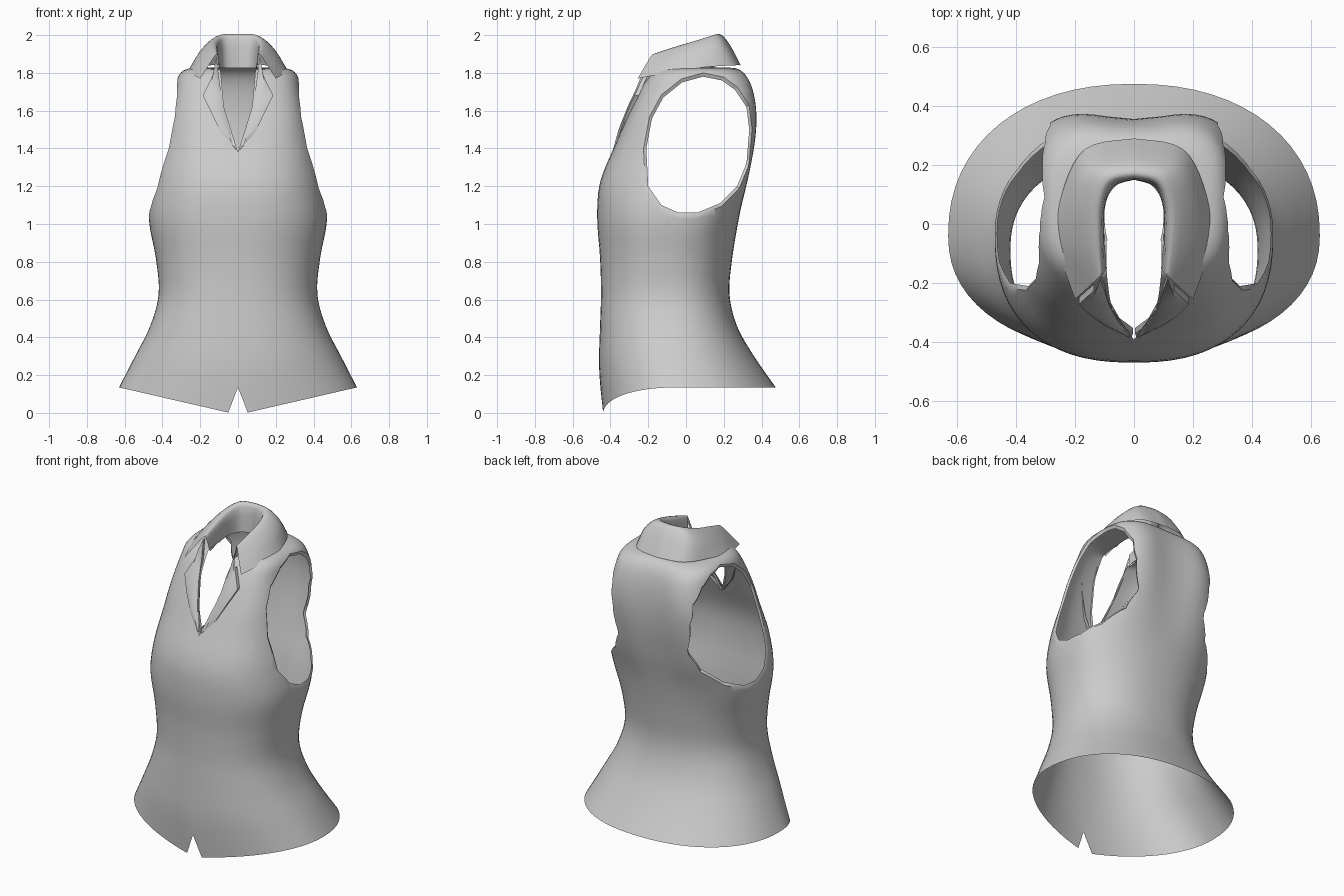
import bpy, bmesh, math
from mathutils import Vector

if "Cube" in bpy.data.objects:
    bpy.data.objects.remove(bpy.data.objects["Cube"])

cloth = bpy.data.materials.new("grey_cloth")
cloth.diffuse_color = (0.6, 0.6, 0.6, 1)
cloth.use_nodes = True
cloth.node_tree.nodes["Principled BSDF"].inputs["Base Color"].default_value = cloth.diffuse_color


def spline(rows, steps):
    """Smooth curve through rows of any width."""
    out = []
    for i in range(len(rows) - 1):
        p0, p1, p2, p3 = (rows[max(0, min(len(rows) - 1, i + k))] for k in (-1, 0, 1, 2))
        for s in range(steps):
            t = s / steps
            out.append([0.5 * (2 * b + (c - a) * t + (2 * a - 5 * b + 4 * c - d) * t * t
                               + (3 * b - a - 3 * c + d) * t ** 3)
                        for a, b, c, d in zip(p0, p1, p2, p3)])
    return out + [list(rows[-1])]


def skin(bm, rows, closed=False):
    """Quads between successive rows of points."""
    vs = [[bm.verts.new(p) for p in r] for r in rows]
    n = len(rows[0])
    for a, b in zip(vs, vs[1:]):
        for i in range(n if closed else n - 1):
            j = (i + 1) % n
            bm.faces.new((a[i], a[j], b[j], b[i]))


def finish(bm, name, angle=40):
    me = bpy.data.meshes.new(name)
    bm.to_mesh(me)
    bm.free()
    ob = bpy.data.objects.new(name, me)
    bpy.context.collection.objects.link(ob)
    me.materials.append(cloth)
    bpy.ops.object.select_all(action='DESELECT')
    ob.select_set(True)
    bpy.context.view_layer.objects.active = ob
    bpy.ops.object.shade_smooth_by_angle(angle=math.radians(angle))
    return ob


def carve(bm, pts, axis, zone):
    """Remove the faces of a zone lying inside a convex polygon seen along x (0) or y (1)."""
    def lift(p):
        return Vector((0, p[0], p[1])) if axis == 0 else Vector((p[0], 0, p[1]))
    mid = lift([sum(c) / len(pts) for c in zip(*pts)])
    along = Vector((1, 0, 0)) if axis == 0 else Vector((0, 1, 0))
    planes = []

    def inside():
        found = []
        for f in bm.faces:
            c = f.calc_center_median()
            if zone(c) and all((c - o).dot(n) > 0 for o, n in planes):
                found.append(f)
        return found
    for a, b in zip(pts, pts[1:] + pts[:1]):
        o = lift(a)
        n = (lift(b) - o).cross(along).normalized()
        if (mid - o).dot(n) < 0:
            n = -n
        fs = inside()
        geom = fs + list({e for f in fs for e in f.edges}) + list({v for f in fs for v in f.verts})
        bmesh.ops.bisect_plane(bm, geom=geom, dist=1e-5, plane_co=o, plane_no=n)
        planes.append((o, n))
    bmesh.ops.delete(bm, geom=inside(), context='FACES')


# Body rings: height, half width, front y, back y, widest y, squareness, front drop, back dip
rings = [
    (0.135, 0.63, -0.44, 0.475, -0.04, 2.2, 0.145, 0),
    (0.30, 0.545, -0.46, 0.36, -0.06, 2.2, 0.06, 0),
    (0.46, 0.465, -0.455, 0.27, -0.08, 2.3, 0, 0),
    (0.63, 0.42, -0.45, 0.23, -0.09, 2.3, 0, 0),
    (0.82, 0.435, -0.455, 0.245, -0.08, 2.3, 0, 0),
    (1.03, 0.472, -0.47, 0.28, -0.04, 2.4, 0, 0),
    (1.22, 0.45, -0.455, 0.34, 0.02, 2.6, 0, 0.02),
    (1.42, 0.405, -0.375, 0.385, 0.05, 2.9, 0, 0.035),
    (1.58, 0.365, -0.305, 0.395, 0.06, 3.4, 0, 0.04),
    (1.71, 0.335, -0.245, 0.375, 0.07, 3.4, 0, 0.035),
    (1.79, 0.312, -0.20, 0.33, 0.07, 3.2, 0.02, 0.02),
    (1.825, 0.25, -0.17, 0.26, 0.06, 2.7, 0.02, 0),
    (1.825, 0.10, -0.14, 0.15, 0.03, 2.2, 0.02, 0),
]
SIDES = 64
body = bmesh.new()
rows = []
for z, a, yf, yb, cy, n, drop, dip in spline(rings, 4):
    row = []
    for i in range(SIDES):
        t = 2 * math.pi * i / SIDES
        s, c = math.sin(t), -math.cos(t)
        x = a * math.copysign(abs(s) ** (2 / n), s)
        k = abs(c) ** (2 / n)
        if c < 0:
            row.append((x, cy - (cy - yf) * k, z - drop * max(0, 1 - abs(x) / a)))
        else:
            row.append((x, cy + (yb - cy) * k - dip * math.exp(-(x / 0.17) ** 2), z))
    rows.append(row)
skin(body, rows, closed=True)

# Armholes with a turned-in rim
hole = [(-.20, 1.2), (-.13, 1.1), (-.04, 1.06), (.06, 1.06), (.18, 1.11), (.27, 1.2),
        (.32, 1.32), (.335, 1.5), (.32, 1.62), (.26, 1.71), (.19, 1.76), (.09, 1.78),
        (-.02, 1.75), (-.12, 1.67), (-.18, 1.56), (-.21, 1.4)]
HY, HZ, GROW = 0.065, 1.42, 1.055
outer = [(HY + (y - HY) * GROW, HZ + (z - HZ) * GROW) for y, z in hole]
for side in (1, -1):
    carve(body, outer, 0, lambda c: c.x * side > 0.24)
rim = [e for e in body.edges if e.is_boundary
       and all(abs(v.co.x) > 0.24 and 1.0 < v.co.z < 1.815 for v in e.verts)]
new = bmesh.ops.extrude_edge_only(body, edges=rim)["geom"]
for v in new:
    if isinstance(v, bmesh.types.BMVert):
        v.co.y = HY + (v.co.y - HY) / GROW
        v.co.z = HZ + (v.co.z - HZ) / GROW
        v.co.x -= math.copysign(0.008, v.co.x)

# Neck opening and hem notch
carve(body, [(0, 1.38), (.075, 1.62), (.1, 1.9), (-.1, 1.9), (-.075, 1.62)], 1, lambda c: c.y < -0.05)
carve(body, [(0, .135), (.06, -.02), (-.06, -.02)], 1, lambda c: c.y < -0.3)
loose = [v for v in body.verts if not v.link_faces]
bmesh.ops.delete(body, geom=loose, context='VERTS')
bmesh.ops.recalc_face_normals(body, faces=body.faces)
finish(body, "vest_body")


# Collar: four guide lines from the front right point round to the centre back
stand = [(.092, -.15, 1.80), (.10, -.05, 1.82), (.10, .05, 1.825), (.07, .125, 1.825), (0, .15, 1.825)]
inner = [(.105, -.17, 1.885), (.108, -.05, 1.92), (.105, .06, 1.955), (.075, .135, 1.98), (0, .155, 1.985)]
fold = [(.118, -.18, 1.895), (.135, -.06, 1.935), (.14, .07, 1.97), (.10, .165, 1.998), (0, .19, 2.0)]
drape = [(.155, -.215, 1.84), (.20, -.08, 1.875), (.205, .08, 1.91), (.15, .20, 1.94), (0, .238, 1.94)]
edge = [(.20, -.255, 1.77), (.258, -.07, 1.805), (.245, .10, 1.83), (.165, .255, 1.84), (0, .29, 1.84)]


def both_sides(line):
    half = spline(line, 5)
    return half + [[-x, y, z] for x, y, z in reversed(half[:-1])]


collar = bmesh.new()
guides = [both_sides(g) for g in (stand, inner, fold, drape, edge)]
skin(collar, list(zip(*[spline(col, 3) for col in zip(*guides)])))
bmesh.ops.recalc_face_normals(collar, faces=collar.faces)
finish(collar, "collar", 60)

# Lapels: folded flaps along the neck opening
roll = [(.004, -.372, 1.385), (.05, -.338, 1.52), (.085, -.275, 1.66), (.10, -.225, 1.77), (.115, -.185, 1.885)]
flap = [(.015, -.378, 1.40), (.09, -.350, 1.485), (.142, -.315, 1.59), (.187, -.272, 1.68), (.135, -.225, 1.785)]
for side, name in ((1, "right_lapel"), (-1, "left_lapel")):
    lapel = bmesh.new()
    rows = []
    for r, f in zip(roll, flap):
        r, f = Vector(r), Vector(f)
        m = (r + f) / 2 + Vector((0, -0.012, 0))
        rows.append([(p.x * side, p.y, p.z) for p in (r + Vector((0, .02, 0)), r, m, f, f + Vector((0, .022, 0)))])
    skin(lapel, rows)
    bmesh.ops.recalc_face_normals(lapel, faces=lapel.faces)
    finish(lapel, name, 40)
